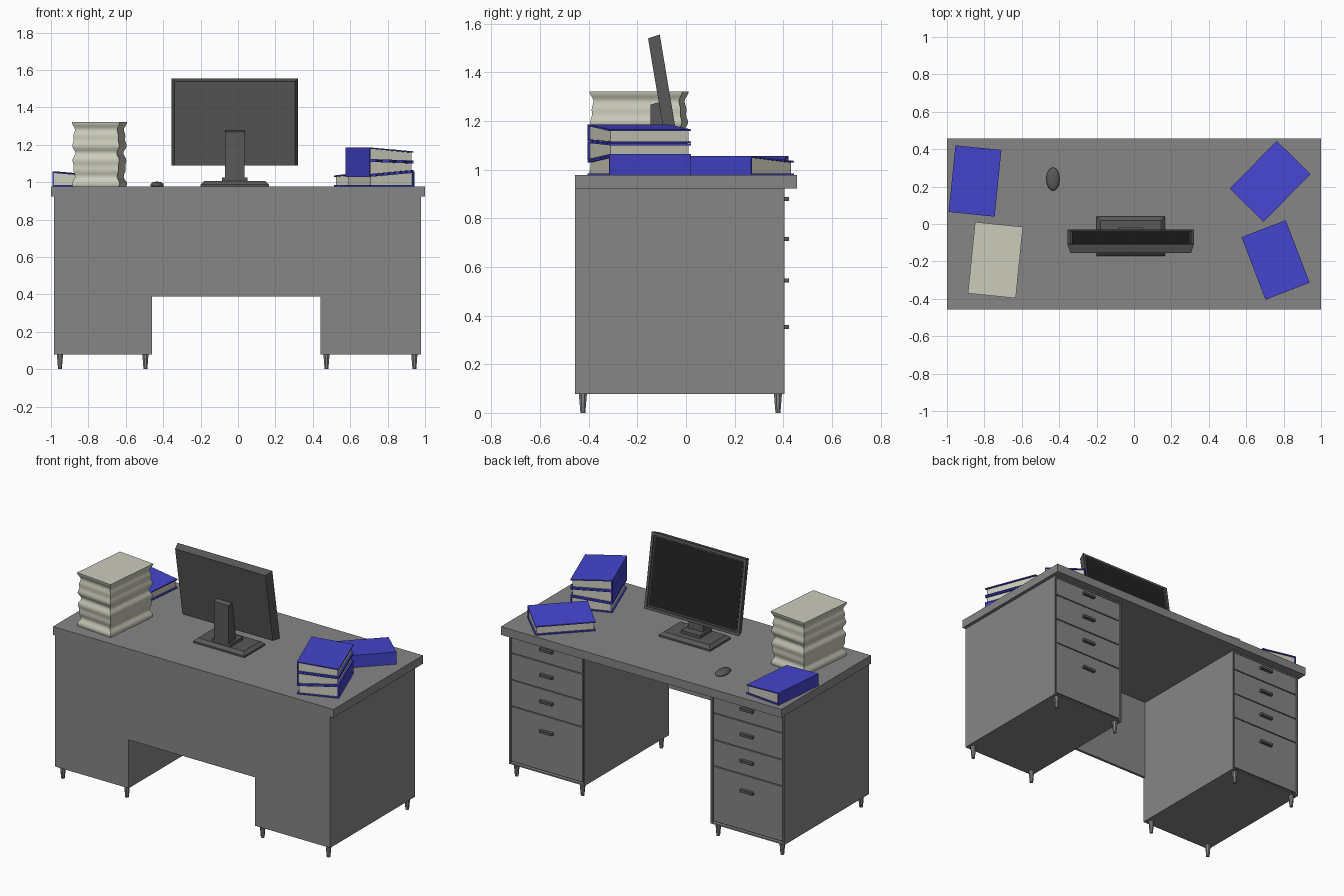
import bpy, bmesh
from math import radians, sin, pi
from mathutils import Matrix, Vector

if "Cube" in bpy.data.objects:
    bpy.data.objects.remove(bpy.data.objects["Cube"])


def material(name, rgb):
    m = bpy.data.materials.new(name)
    m.diffuse_color = (*rgb, 1)
    m.use_nodes = True
    m.node_tree.nodes["Principled BSDF"].inputs["Base Color"].default_value = m.diffuse_color
    return m


BLUE = material("cover_blue", (0.06, 0.06, 0.62))
PAPER = material("paper", (0.60, 0.60, 0.50))
DARK = material("dark_plastic", (0.10, 0.10, 0.10))
BLACK = material("screen_black", (0.015, 0.015, 0.015))
GREY = material("desk_grey", (0.24, 0.24, 0.24))


def finish(name, bm, mat=None, matrix=None, smooth=False):
    bmesh.ops.recalc_face_normals(bm, faces=bm.faces)
    me = bpy.data.meshes.new(name)
    bm.to_mesh(me)
    bm.free()
    ob = bpy.data.objects.new(name, me)
    bpy.context.collection.objects.link(ob)
    if mat:
        me.materials.append(mat)
    if matrix:
        ob.matrix_world = matrix
    if smooth:
        bpy.context.view_layer.objects.active = ob
        ob.select_set(True)
        bpy.ops.object.shade_smooth_by_angle(angle=radians(40))
        ob.select_set(False)
    return ob


def loft(rings):
    """Stack closed rings of points into a capped solid."""
    bm = bmesh.new()
    vs = [[bm.verts.new(p) for p in r] for r in rings]
    n = len(rings[0])
    for a, b in zip(vs, vs[1:]):
        for i in range(n):
            bm.faces.new((a[i], a[(i + 1) % n], b[(i + 1) % n], b[i]))
    bm.faces.new(vs[0])
    bm.faces.new(vs[-1])
    return bm


def rect(x0, x1, y0, y1, z, d=0.0):
    return [(x0 + d, y0 + d, z), (x1 - d, y0 + d, z), (x1 - d, y1 - d, z), (x0 + d, y1 - d, z)]


def box_bm(x0, x1, y0, y1, z0, z1):
    return loft([rect(x0, x1, y0, y1, z0), rect(x0, x1, y0, y1, z1)])


def box(name, *dims, mat=None):
    return finish(name, box_bm(*dims), mat)


def inset_back(bm, border, depth):
    """Recess the face that points to +y."""
    bmesh.ops.recalc_face_normals(bm, faces=bm.faces)
    f = max(bm.faces, key=lambda f: f.normal.y)
    bmesh.ops.inset_region(bm, faces=[f], thickness=border)
    n = f.normal.copy()
    bmesh.ops.inset_region(bm, faces=[f], thickness=0.0005)
    bmesh.ops.translate(bm, verts=f.verts, vec=-n * depth)


def place(x, y, z, deg):
    return Matrix.Translation((x, y, z)) @ Matrix.Rotation(radians(deg), 4, 'Z')


# Desk top and modesty panel
box("desk_top", -1, 1, -0.457, 0.457, 0.923, 0.977, mat=GREY)
box("modesty_panel", -0.46, 0.44, -0.457, -0.44, 0.39, 0.923, mat=GREY)

# Pedestals with drawers, handles and tapered legs
DRAWERS = [(0.797, 0.913, 0.88), (0.625, 0.791, 0.715), (0.455, 0.619, 0.545), (0.097, 0.449, 0.353)]
for side, x0, x1 in (("left", -0.985, -0.46), ("right", 0.44, 0.978)):
    bm = box_bm(x0, x1, -0.457, 0.405, 0.078, 0.923)
    inset_back(bm, 0.012, 0.02)
    finish(side + "_pedestal", bm, GREY)
    xc = (x0 + x1) / 2
    for i, (z0, z1, zh) in enumerate(DRAWERS, 1):
        box(f"{side}_drawer_{i}", x0 + 0.016, x1 - 0.016, 0.38, 0.402, z0, z1, mat=GREY)
        box(f"{side}_handle_{i}", xc - 0.045, xc + 0.045, 0.40, 0.423, zh - 0.008, zh + 0.008, mat=DARK)
    for x in (x0 + 0.033, x1 - 0.035):
        for y in (-0.424, 0.378):
            bm = bmesh.new()
            bmesh.ops.create_cone(bm, cap_ends=True, segments=8, radius1=0.011, radius2=0.018, depth=0.08,
                                  matrix=Matrix.Translation((x, y, 0.04)) @ Matrix.Rotation(pi / 8, 4, 'Z'))
            finish(side + "_leg", bm, GREY)

# Monitor stand: chamfered base, foot and neck
B = (-0.20, 0.165, -0.17, 0.04)
finish("monitor_base", loft([rect(*B, 0.977), rect(*B, 0.988), rect(*B, 1.006, 0.02)]), DARK)
box("monitor_foot", -0.085, 0.05, -0.145, -0.02, 1.004, 1.025, mat=DARK)
neck = [(-0.145, 1.0), (-0.07, 1.0), (-0.085, 1.26), (-0.115, 1.276), (-0.145, 1.268)]
finish("monitor_neck", loft([[(x, y, z) for y, z in neck] for x in (-0.07, 0.035)]), DARK)

# Monitor casing (tapers to its rear), tilted, with a recessed screen
tilt = Matrix.Translation((-0.0175, -0.03, 1.09)) @ Matrix.Rotation(radians(9.5), 4, 'X')
hw, h = 0.338, 0.472
bm = loft([[(-hw + d, y, d / 2), (hw - d, y, d / 2), (hw - d, y, h - d / 2), (-hw + d, y, h - d / 2)]
           for y, d in ((0, 0), (-0.05, 0.016))])
inset_back(bm, 0.024, 0.008)
finish("monitor_casing", bm, DARK, tilt)
finish("monitor_screen", box_bm(-hw + 0.025, hw - 0.025, -0.0085, -0.006, 0.025, h - 0.025), BLACK, tilt)

# Mouse
bm = bmesh.new()
bmesh.ops.create_uvsphere(bm, u_segments=24, v_segments=16, radius=1,
                          matrix=Matrix.Translation((-0.433, 0.24, 0.985)) @ Matrix.Diagonal((0.036, 0.062, 0.018, 1)))
bmesh.ops.bisect_plane(bm, geom=bm.verts[:] + bm.edges[:] + bm.faces[:], plane_co=(0, 0, 0.977),
                       plane_no=(0, 0, -1), clear_outer=True)
bmesh.ops.holes_fill(bm, edges=[e for e in bm.edges if e.is_boundary])
finish("mouse", bm, DARK, smooth=True)


# Books: a C-shaped cover around a wedge of pages, spine on local -x
def book(name, x, y, deg, spine, fore, w=0.253, l=0.358, t=0.007):
    a, b = -w / 2, w / 2
    (s0, s1), (f0, f1) = spine, fore
    cover = [(b, f0), (a, s0), (a, s1), (b, f1), (b, f1 - t), (a + t, s1 - t), (a + t, s0 + t), (b, f0 + t)]
    pages = [(a + t, s0 + t), (b - 0.01, f0 + t), (b - 0.01, f1 - t), (a + t, s1 - t)]
    for part, prof, half, mat in (("cover", cover, l / 2, BLUE), ("pages", pages, l / 2 - 0.008, PAPER)):
        finish(f"{name}_{part}", loft([[(px, s * half, pz) for px, pz in prof] for s in (-1, 1)]),
               mat, place(x, y, 0, deg))


FLAT = ((0.977, 1.056), (0.977, 1.036))
book("stack_book_bottom", 0.757, -0.192, 201, *FLAT)
book("stack_book_middle", 0.757, -0.192, 21, (1.037, 1.116), (1.057, 1.107))
book("stack_book_top", 0.757, -0.192, 21, (1.117, 1.186), (1.109, 1.165))
book("right_book", 0.728, 0.228, 135.5, *FLAT)
book("left_book", -0.85, 0.23, -5.8, *FLAT, w=0.247)

# Paper pile with uneven, wavy sides
rings = []
for i in range(33):
    z = 0.977 + 0.345 * i / 32
    t = i / 32 * 2 * pi
    wave = 0.005 * sin(3.1 * t + 1) + 0.004 * sin(5.3 * t) - 0.004
    rings.append(rect(-0.124, 0.124, -0.187, 0.187, z, -wave))
finish("paper_pile", loft(rings), PAPER, place(-0.741, -0.193, 0, -5.8), smooth=True)
